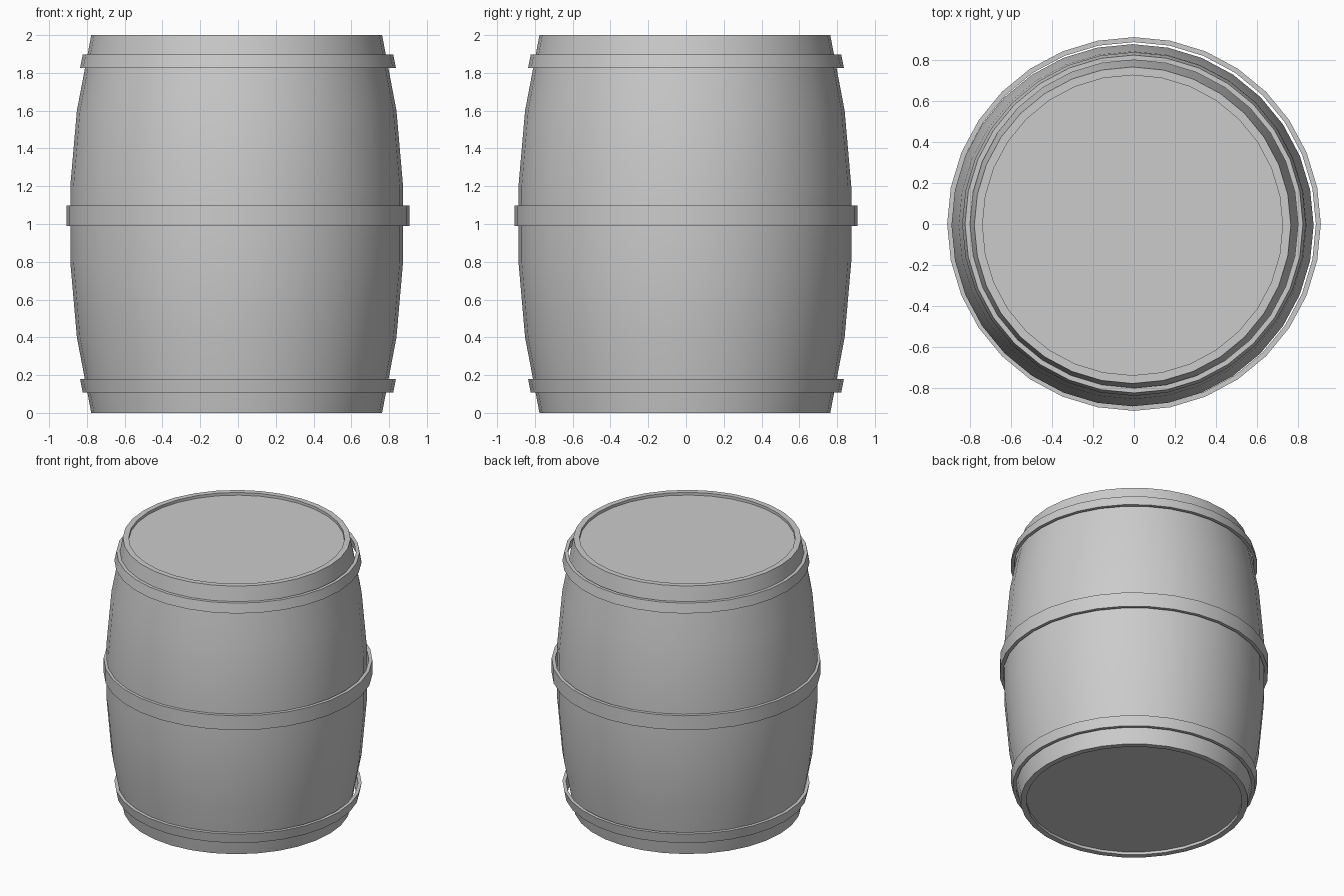
import bpy, bmesh, math

if "Cube" in bpy.data.objects:
    bpy.data.objects.remove(bpy.data.objects["Cube"])

SIDES = 32


def lathe(name, profile, offset=(0, 0), closed=False):
    """Spin an (r, z) profile around z; open ends are capped with flat discs."""
    bm = bmesh.new()
    rings = []
    for r, z in profile:
        rings.append([bm.verts.new((r * math.cos(2 * math.pi * i / SIDES),
                                    r * math.sin(2 * math.pi * i / SIDES), z))
                      for i in range(SIDES)])
    pairs = list(zip(rings, rings[1:]))
    if closed:
        pairs.append((rings[-1], rings[0]))
    for a, b in pairs:
        for i in range(SIDES):
            j = (i + 1) % SIDES
            bm.faces.new((a[i], a[j], b[j], b[i]))
    if not closed:
        bm.faces.new(rings[0])
        bm.faces.new(rings[-1])
    bmesh.ops.recalc_face_normals(bm, faces=bm.faces[:])
    mesh = bpy.data.meshes.new(name)
    bm.to_mesh(mesh)
    bm.free()
    ob = bpy.data.objects.new(name, mesh)
    ob.location = (offset[0], offset[1], 0)
    bpy.context.collection.objects.link(ob)
    bpy.ops.object.select_all(action='DESELECT')
    ob.select_set(True)
    bpy.context.view_layer.objects.active = ob
    bpy.ops.object.shade_smooth_by_angle(angle=math.radians(30))
    return ob


# Bulging body with recessed lids, sitting slightly off the hoop centre
lathe("barrel_body", [
    (0.73, 0.02), (0.73, 0), (0.77, 0), (0.846, 0.4), (0.881, 0.8),
    (0.881, 1.2), (0.846, 1.6), (0.77, 2), (0.73, 2), (0.73, 1.98)],
    offset=(-0.007, -0.006))


# Hoops: (bottom z, top z, bottom outer radius, top outer radius)
for name, z0, z1, r0, r1 in [
        ("bottom_hoop", 0.107, 0.18, 0.822, 0.836),
        ("middle_hoop", 0.99, 1.097, 0.909, 0.909),
        ("top_hoop", 1.826, 1.897, 0.836, 0.822)]:
    t = 0.024
    lathe(name, [(r0 - t, z0), (r0, z0), (r1, z1), (r1 - t, z1)], closed=True)
